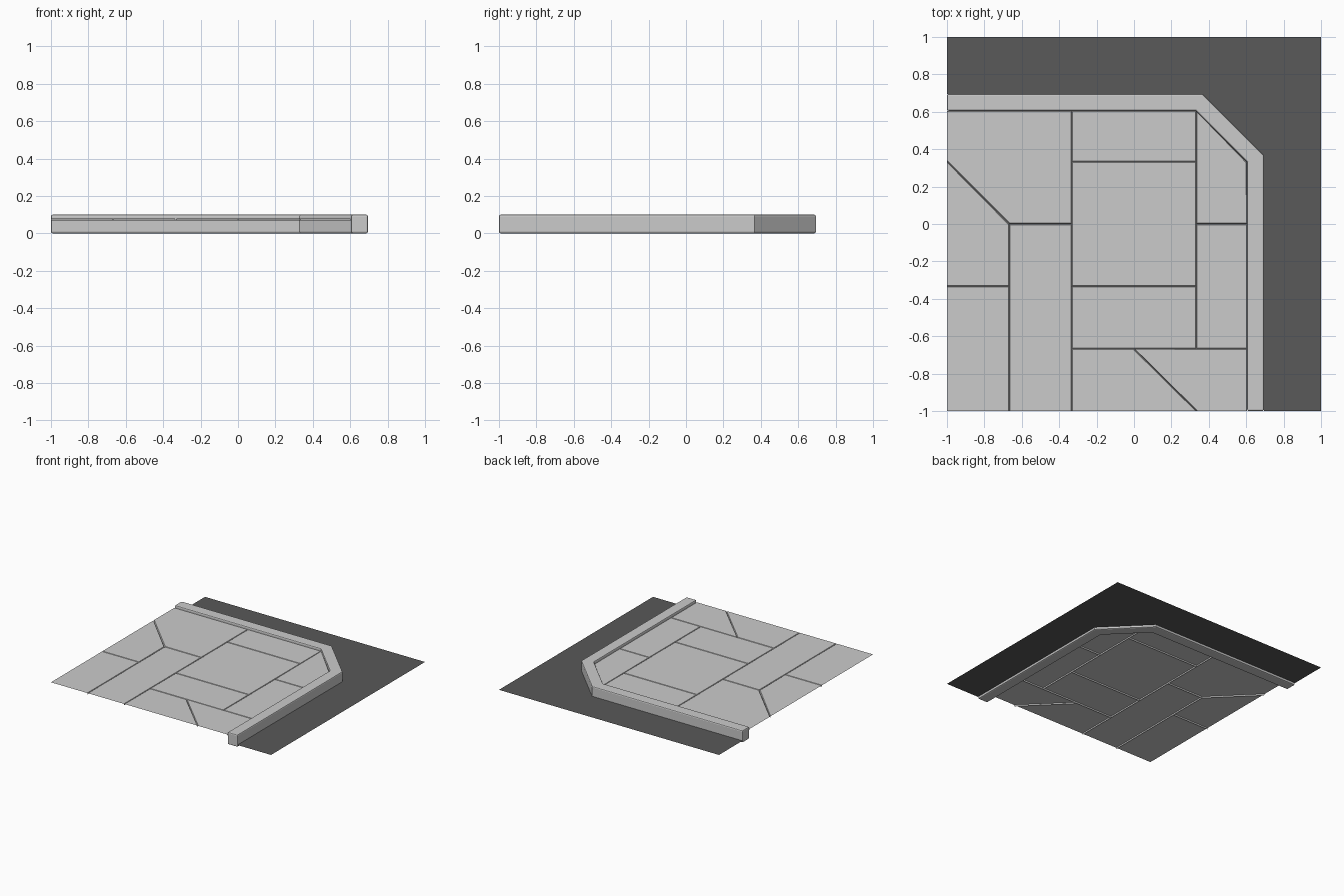
import bpy, bmesh

if "Cube" in bpy.data.objects:
    bpy.data.objects.remove(bpy.data.objects["Cube"])

T = 1 / 3
S = 2 / 3
I, O = 0.605, 0.695        # inner / outer kerb lines
CI, CO = 0.33, 0.367       # where the chamfered corner starts
L = -1.03                  # paving overshoots the tile, then is trimmed


def add_object(name, bm, color=None):
    mesh = bpy.data.meshes.new(name)
    bm.normal_update()
    bm.to_mesh(mesh)
    bm.free()
    ob = bpy.data.objects.new(name, mesh)
    bpy.context.collection.objects.link(ob)
    if color:
        mat = bpy.data.materials.new(name)
        mat.diffuse_color = color
        mat.use_nodes = True
        mat.node_tree.nodes["Principled BSDF"].inputs["Base Color"].default_value = mat.diffuse_color
        mesh.materials.append(mat)
    return ob


def polygon(bm, pts, z):
    face = bm.faces.new([bm.verts.new((x, y, z)) for x, y in pts])
    face.normal_update()
    if face.normal.z < 0:
        face.normal_flip()
    return face


def rect(x0, y0, x1, y1):
    return [(x0, y0), (x1, y0), (x1, y1), (x0, y1)]


outer = [(-1, O), (CO, O), (O, CO), (O, -1)]
inner = [(I, -1), (I, CI), (CI, I), (-1, I)]

# road surface outside the kerb
bm = bmesh.new()
polygon(bm, outer + [(1, -1), (1, 1), (-1, 1)], 0.018)
add_object("road", bm, (0.1, 0.1, 0.1, 1))

# kerb: bent strip with rounded long edges and ends
bm = bmesh.new()
f = polygon(bm, outer + inner, 0)
ext = bmesh.ops.extrude_face_region(bm, geom=[f], use_keep_orig=True)
bmesh.ops.translate(bm, vec=(0, 0, 0.1),
                    verts=[v for v in ext["geom"] if isinstance(v, bmesh.types.BMVert)])
bmesh.ops.recalc_face_normals(bm, faces=bm.faces)
kerb = add_object("kerb", bm)
bev = kerb.modifiers.new("rounded_edges", "BEVEL")
bev.width = 0.009
bev.segments = 2
bev.limit_method = "ANGLE"
bev.angle_limit = 1.0

# paving slabs: outlines, each raised from a narrow groove
slabs = [
    [(L, I), (-T, I), (-T, 0), (-S, 0), (L, -S - L)],
    [(L, -S - L), (-S, 0), (-S, -T), (L, -T)],
    rect(L, L, -S, -T),
    rect(-S, L, -T, 0),
    rect(-T, T, T, I),
    rect(-T, -T, T, T),
    rect(-T, -S, T, -T),
    [(-T, -S), (0, -S), (-S - L, L), (-T, L)],
    [(0, -S), (I, -S), (I, L), (-S - L, L)],
    rect(T, -S, I, 0),
    [(T, I), (I, CI), (I, 0), (T, 0)],
]
bm = bmesh.new()
for pts in slabs:
    polygon(bm, pts, 0.07)
bmesh.ops.inset_individual(bm, faces=bm.faces[:], thickness=0.006, depth=0.01)
for axis in ((1, 0, 0), (0, 1, 0)):
    bmesh.ops.bisect_plane(bm, geom=bm.verts[:] + bm.edges[:] + bm.faces[:],
                           plane_co=(-1, -1, 0), plane_no=axis, clear_inner=True)
add_object("paving_slabs", bm)
